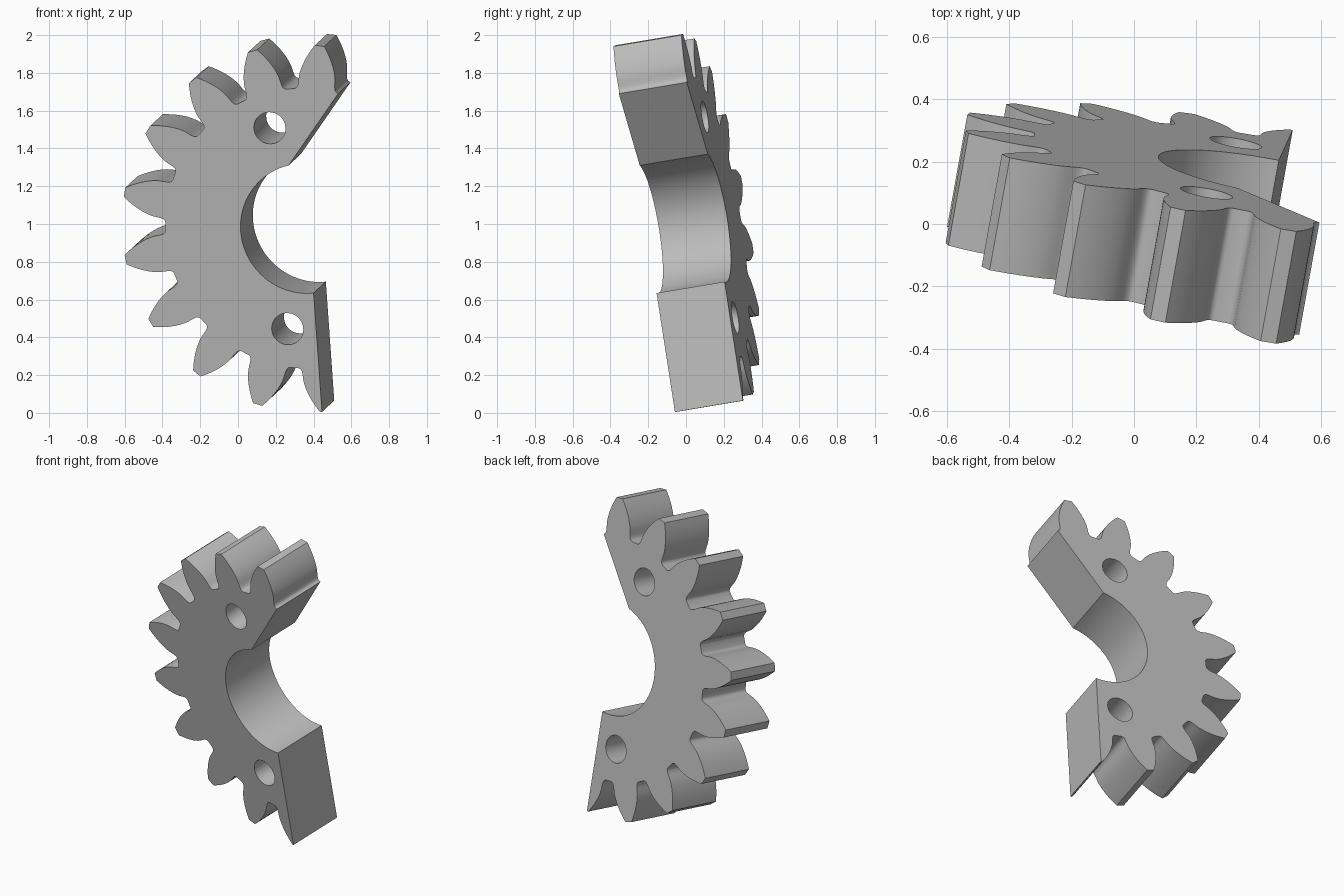
import bpy, bmesh
from math import radians, cos, sin, tan, acos, pi, sqrt, atan2
from mathutils import Vector, Matrix

cube = bpy.data.objects.get("Cube")
if cube:
    bpy.data.objects.remove(cube, do_unlink=True)

# Gear proportions
TEETH = 17
TIP_R, PITCH_R, ROOT_R, BORE_R = 0.986, 0.882, 0.752, 0.348
PRESSURE = radians(25)
BASE_R = PITCH_R * cos(PRESSURE)
THICKNESS = 0.371
FIRST_TOOTH = radians(85.55)
STEP = 2 * pi / TEETH


def polar(r, a):
    return (r * cos(a), r * sin(a))


def involute(a):
    return tan(a) - a


def flank():
    """Radius and half-angle pairs from the root fillet up to the tip."""
    pts = [(ROOT_R, radians(8.9)), (0.755, radians(8.2)),
           (0.764, radians(7.6)), (0.78, radians(7.25))]
    half_base = pi / (2 * TEETH) + involute(PRESSURE)
    steps = 9
    for i in range(steps + 1):
        r = BASE_R + (TIP_R - BASE_R) * i / steps
        pts.append((r, half_base - involute(acos(min(1.0, BASE_R / r)))))
    return pts


# Outline: cut corner, nine whole teeth, one cut tooth, then the bore
side = flank()
upper_outer, lower_outer = (0.177, 0.729), (0.09, -0.982)
outline = [upper_outer]
for k in range(10):
    mid = FIRST_TOOTH + k * STEP
    outline += [polar(r, mid - h) for r, h in side]
    if k < 9:
        outline += [polar(r, mid + h) for r, h in reversed(side)]
outline.append(lower_outer)
bore_start, bore_end = radians(277.4), radians(104.8)
ARC = 48
outline += [polar(BORE_R, bore_start + (bore_end - bore_start) * i / ARC)
            for i in range(ARC + 1)]


# Bolt holes
def circle(centre, r, n=40):
    return [(centre[0] + r * cos(2 * pi * i / n),
             centre[1] + r * sin(2 * pi * i / n)) for i in range(n)]


holes = [circle(polar(0.567, radians(109.7)), 0.085),
         circle(polar(0.55, radians(260)), 0.085)]

# Filled and extruded profile
curve = bpy.data.curves.new("gear_segment", 'CURVE')
curve.dimensions = '2D'
curve.fill_mode = 'BOTH'
curve.extrude = THICKNESS / 2
for loop in [outline] + holes:
    spline = curve.splines.new('POLY')
    spline.points.add(len(loop) - 1)
    for p, (x, y) in zip(spline.points, loop):
        p.co = (x, y, 0, 1)
    spline.use_cyclic_u = True

gear = bpy.data.objects.new("gear_segment", curve)
bpy.context.collection.objects.link(gear)

# Tilted placement
axis = Vector((0.175, 0.97, 0.162)).normalized()
across = (Vector((1, 0, 0)) - axis * axis.x).normalized()
up = across.cross(axis)
centre = Vector((0.356, -0.205, 0.976)) + axis * THICKNESS / 2
rot = Matrix((across, up, -axis)).transposed().to_4x4()
gear.matrix_world = Matrix.Translation(centre) @ rot

bpy.ops.object.select_all(action='DESELECT')
gear.select_set(True)
bpy.context.view_layer.objects.active = gear
bpy.ops.object.convert(target='MESH')
gear = bpy.context.view_layer.objects.active

# Weld the caps to the walls
bm = bmesh.new()
bm.from_mesh(gear.data)
bmesh.ops.remove_doubles(bm, verts=bm.verts, dist=0.0001)
bmesh.ops.recalc_face_normals(bm, faces=bm.faces)
bm.to_mesh(gear.data)
bm.free()

# Plain grey metal
grey = bpy.data.materials.new("grey_metal")
grey.use_nodes = True
colour = (0.5, 0.5, 0.5, 1)
grey.diffuse_color = colour
grey.node_tree.nodes["Principled BSDF"].inputs["Base Color"].default_value = colour
gear.data.materials.clear()
gear.data.materials.append(grey)
bpy.ops.object.shade_smooth_by_angle(angle=radians(30))
